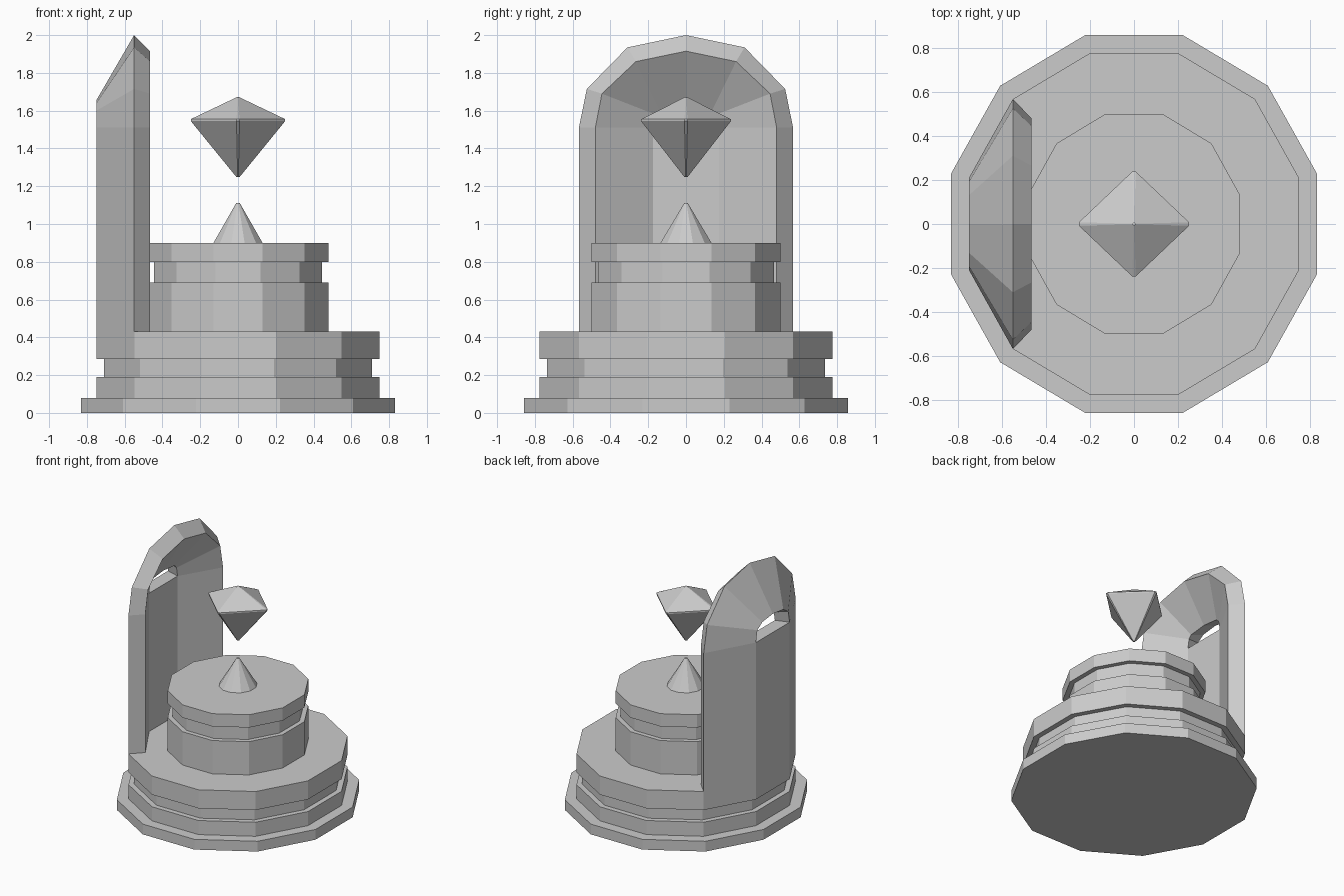
import bpy, bmesh
from math import cos, sin, pi

if "Cube" in bpy.data.objects:
    bpy.data.objects.remove(bpy.data.objects["Cube"])


def make(name, verts, faces):
    me = bpy.data.meshes.new(name)
    bm = bmesh.new()
    vs = [bm.verts.new(v) for v in verts]
    for f in faces:
        bm.faces.new([vs[i] for i in f])
    bmesh.ops.recalc_face_normals(bm, faces=bm.faces)
    bm.to_mesh(me)
    bm.free()
    ob = bpy.data.objects.new(name, me)
    bpy.context.collection.objects.link(ob)
    return ob


def loft(name, rings):
    """Skin equal-length rings and cap both ends."""
    n = len(rings[0])
    verts = [p for r in rings for p in r]
    faces = [(k*n + i, k*n + (i+1) % n, (k+1)*n + (i+1) % n, (k+1)*n + i)
             for k in range(len(rings)-1) for i in range(n)]
    faces += [tuple(range(n)), tuple(range(len(verts)-n, len(verts)))]
    return make(name, verts, faces)


def dodecagon(hx, hy, z):
    c = cos(pi/12)
    return [(hx/c*cos(pi/12 + i*pi/6), hy/c*sin(pi/12 + i*pi/6), z) for i in range(12)]


# Stepped plinth: half width, half depth, height of each edge
steps = [(.83, .857, 0), (.83, .857, .08), (.75, .775, .08), (.75, .775, .19),
         (.71, .735, .19), (.71, .735, .285), (.75, .775, .285), (.75, .775, .43),
         (.48, .50, .43), (.48, .50, .69), (.445, .465, .69), (.445, .465, .8),
         (.48, .50, .8), (.48, .50, .9)]
loft("stepped_plinth", [dodecagon(*s) for s in steps])

# Small spike on the plinth
loft("spike", [dodecagon(.13, .135, .9), dodecagon(.01, .01, 1.11)])


# Floating crystal with narrow chamfered corners
def diamond(rx, ry, z, t):
    return [(rx, -t, z), (rx, t, z), (t, ry, z), (-t, ry, z),
            (-rx, t, z), (-rx, -t, z), (-t, -ry, z), (t, -ry, z)]


loft("crystal", [diamond(.008, .008, 1.248, .002), diamond(.25, .238, 1.545, .008),
                 diamond(.25, .238, 1.555, .008), diamond(.005, .005, 1.672, .001)])


# Hooded niche: four arch-shaped edges joined into a shell
def arch(x, half):
    pts = [(half[0][0], .43)] + half
    pts = pts + [(-y, z) for y, z in reversed(pts[:-1])]
    return [(x, y, z) for y, z in pts]


edges = [arch(-.75, [(.208, 1.51), (.19, 1.60), (.13, 1.64), (0, 1.655)]),
         arch(-.55, [(.567, 1.51), (.525, 1.715), (.31, 1.935), (0, 2.0)]),
         arch(-.465, [(.48, 1.51), (.445, 1.69), (.265, 1.86), (0, 1.915)]),
         arch(-.645, [(.175, 1.51), (.163, 1.58), (.14, 1.605), (0, 1.62)])]
n = len(edges[0])
verts = [p for e in edges for p in e]
faces = []
for k in range(4):
    for i in range(n-1):
        if k == 3 and i in (0, n-2):
            continue  # the back panel fills this stretch
        m = (k+1) % 4
        faces.append((k*n + i, k*n + i + 1, m*n + i + 1, m*n + i))
# Back panel: outer, inner and top faces, leaving the opening above
faces += [(0, 1, n-2, n-1), (3*n, 3*n+1, 4*n-2, 4*n-1), (1, 3*n+1, 4*n-2, n-2)]
make("hooded_niche", verts, faces)
